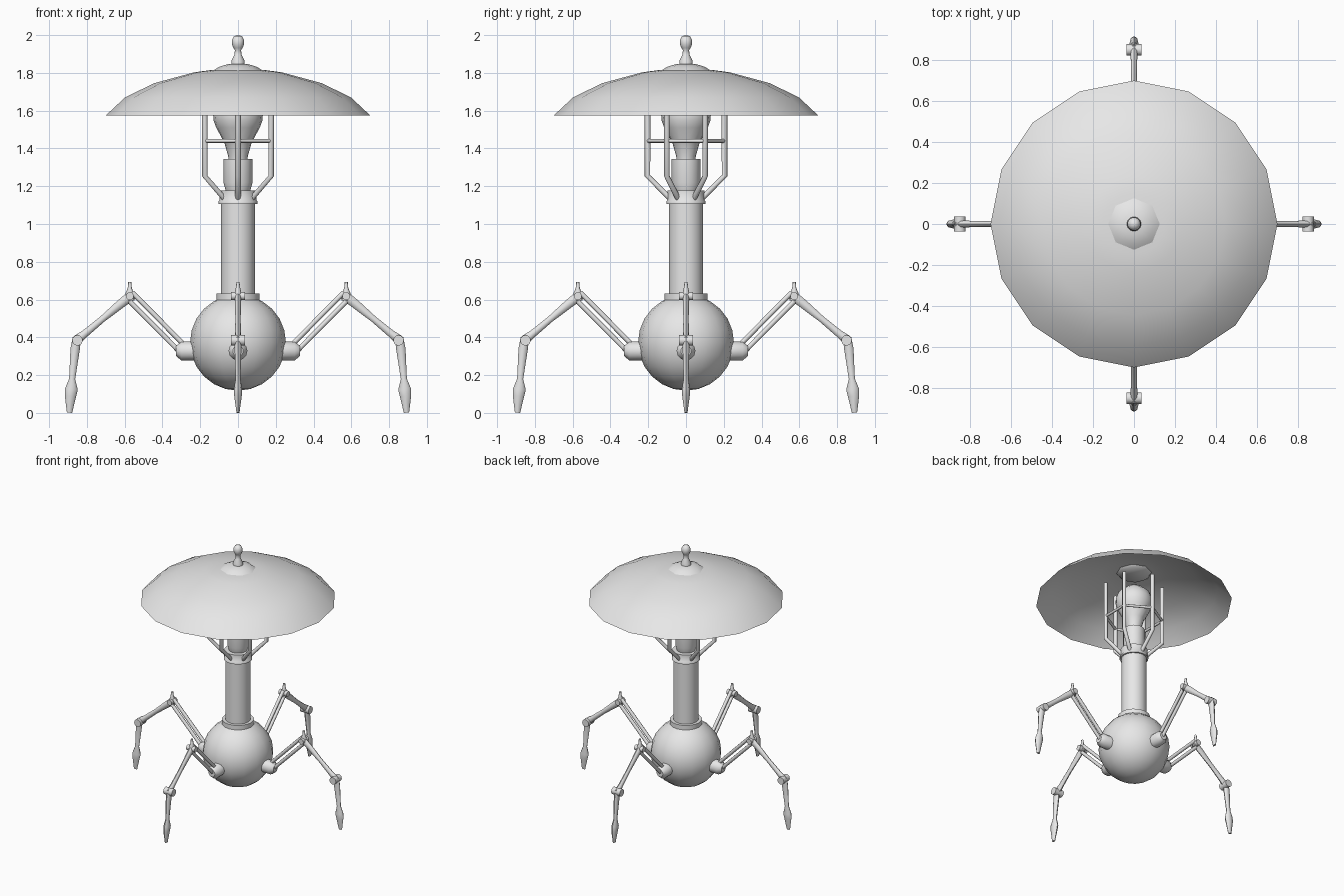
import bpy, bmesh, math
from mathutils import Vector, Matrix

if "Cube" in bpy.data.objects:
    bpy.data.objects.remove(bpy.data.objects["Cube"])

metal = bpy.data.materials.new("plain grey")
metal.diffuse_color = (0.8, 0.8, 0.8, 1)
metal.use_nodes = True
metal.node_tree.nodes["Principled BSDF"].inputs["Base Color"].default_value = metal.diffuse_color


def finish(bm, name, angle=50):
    bmesh.ops.recalc_face_normals(bm, faces=bm.faces)
    me = bpy.data.meshes.new(name)
    bm.to_mesh(me)
    bm.free()
    me.materials.append(metal)
    ob = bpy.data.objects.new(name, me)
    bpy.context.collection.objects.link(ob)
    bpy.ops.object.select_all(action='DESELECT')
    ob.select_set(True)
    bpy.context.view_layer.objects.active = ob
    bpy.ops.object.shade_smooth_by_angle(angle=math.radians(angle))
    return ob


def skin(bm, rings, caps=True):
    """Bridge consecutive rings of points with quads."""
    rows = [[bm.verts.new(p) for p in ring] for ring in rings]
    n = len(rows[0])
    for a, b in zip(rows, rows[1:]):
        for i in range(n):
            j = (i + 1) % n
            bm.faces.new((a[i], a[j], b[j], b[i]))
    if caps:
        bm.faces.new(rows[0])
        bm.faces.new(rows[-1])


def lathe(name, profile, sides, caps=True, angle=50):
    """Turn (radius, height) points around z."""
    bm = bmesh.new()
    turn = [math.tau * i / sides for i in range(sides)]
    skin(bm, [[(max(r, 1e-4) * math.cos(a), max(r, 1e-4) * math.sin(a), z) for a in turn]
              for r, z in profile], caps)
    bmesh.ops.remove_doubles(bm, verts=bm.verts, dist=0.0005)
    return finish(bm, name, angle)


def limb(bm, points, sides=8):
    """Oval tube in the x-z plane through (x, z, half depth, half width) points."""
    rings = []
    for i, (x, z, h, w) in enumerate(points):
        p, q = points[max(i - 1, 0)], points[min(i + 1, len(points) - 1)]
        t = Vector((q[0] - p[0], 0, q[1] - p[1])).normalized()
        n = Vector((-t.z, 0, t.x))
        rings.append([Vector((x, 0, z)) + n * h * math.cos(a) + Vector((0, w * math.sin(a), 0))
                      for a in (math.tau * k / sides for k in range(sides))])
    skin(bm, rings)


def rod(bm, a, b, r, sides=8):
    """Straight round bar between two points."""
    a, b = Vector(a), Vector(b)
    rot = (b - a).to_track_quat('Z', 'Y').to_matrix().to_4x4()
    bmesh.ops.create_cone(bm, cap_ends=True, segments=sides, radius1=r, radius2=r,
                          depth=(b - a).length, matrix=Matrix.Translation((a + b) / 2) @ rot)


# Round body
bm = bmesh.new()
bmesh.ops.create_uvsphere(bm, u_segments=16, v_segments=12, radius=0.254,
                          matrix=Matrix.Translation((0, 0, 0.372)))
finish(bm, "body")

# Column and its collars
lathe("lower_collar", [(0.115, 0.58), (0.115, 0.632), (0.08, 0.632)], 16)
lathe("column", [(0.091, 0.59), (0.091, 1.12)], 16)
lathe("upper_collar", [(0.103, 1.107), (0.103, 1.12), (0.098, 1.125), (0.098, 1.178)], 16)

# Bulb and socket
lathe("socket", [(0.06, 1.16), (0.066, 1.18), (0.077, 1.22), (0.077, 1.345)], 16)
lathe("bulb", [(0.05, 1.33), (0.052, 1.36), (0.072, 1.43), (0.115, 1.51), (0.13, 1.55),
               (0.132, 1.59), (0.115, 1.64), (0.07, 1.68), (0, 1.695)], 16)

# Wire cage: six bent bars and a cross wire
bm = bmesh.new()
cage_r = 0.204
for i in range(6):
    a, b = (math.radians(30 + 60 * k) for k in (i, i + 1))
    at = lambda r, z, t: (r * math.cos(t), r * math.sin(t), z)
    skin_path = [(0.084, 1.135), (cage_r, 1.255), (cage_r, 1.71)]
    before = set(bm.verts)
    limb(bm, [(r, z, 0.015, 0.015) for r, z in skin_path])
    bmesh.ops.rotate(bm, verts=[v for v in bm.verts if v not in before],
                     matrix=Matrix.Rotation(a, 3, 'Z'))
    rod(bm, at(cage_r, 1.44, a), at(cage_r, 1.44, b), 0.01)
finish(bm, "cage")

# Open domed shade
lathe("shade", [(0.70, 1.575), (0.598, 1.67), (0.445, 1.745), (0.232, 1.803),
                (0.15, 1.814), (0, 1.82)], 16, caps=False)

# Cap and finial
lathe("shade_cap", [(0.11, 1.80), (0.126, 1.815), (0.10, 1.832), (0.055, 1.846), (0, 1.85)], 8)
lathe("finial", [(0.036, 1.835), (0.035, 1.865), (0.02, 1.895), (0.016, 1.92), (0.024, 1.932),
                 (0.032, 1.95), (0.033, 1.972), (0.022, 1.994), (0, 2.0)], 12)

# Four jointed legs
for i, side in enumerate(("right", "back", "left", "front")):
    parts = {}
    # Hip knob
    bm = parts["hip"] = bmesh.new()
    limb(bm, [(0.20, 0.328, 0.05, 0.05), (0.30, 0.328, 0.05, 0.05),
              (0.327, 0.328, 0.028, 0.028)], 12)
    # Twin thigh rods
    bm = parts["thigh"] = bmesh.new()
    rod(bm, (0.275, 0, 0.35), (0.56, 0, 0.638), 0.013)
    rod(bm, (0.31, 0, 0.325), (0.585, 0, 0.602), 0.013)
    # Shin with the pointed knee
    bm = parts["shin"] = bmesh.new()
    limb(bm, [(0.573, 0.595, 0.024, 0.018), (0.573, 0.635, 0.022, 0.018),
              (0.573, 0.66, 0.011, 0.012), (0.573, 0.692, 0.008, 0.008)])
    limb(bm, [(0.56, 0.625, 0.026, 0.018), (0.62, 0.578, 0.024, 0.016),
              (0.72, 0.495, 0.017, 0.014), (0.81, 0.42, 0.02, 0.016),
              (0.855, 0.385, 0.026, 0.02)])
    # Cross pins at knee and ankle
    bm = parts["pins"] = bmesh.new()
    rod(bm, (0.573, -0.036, 0.618), (0.573, 0.036, 0.618), 0.021, 12)
    rod(bm, (0.85, -0.037, 0.384), (0.85, 0.037, 0.384), 0.028, 12)
    # Foot with a flared blade
    bm = parts["foot"] = bmesh.new()
    limb(bm, [(0.853, 0.40, 0.022, 0.018), (0.862, 0.34, 0.025, 0.018),
              (0.878, 0.18, 0.016, 0.013), (0.882, 0.125, 0.034, 0.022),
              (0.887, 0.09, 0.03, 0.02), (0.892, 0.001, 0.014, 0.008)])
    for part, bm in parts.items():
        bmesh.ops.rotate(bm, verts=bm.verts, matrix=Matrix.Rotation(i * math.pi / 2, 3, 'Z'))
        finish(bm, f"{side}_{part}")
